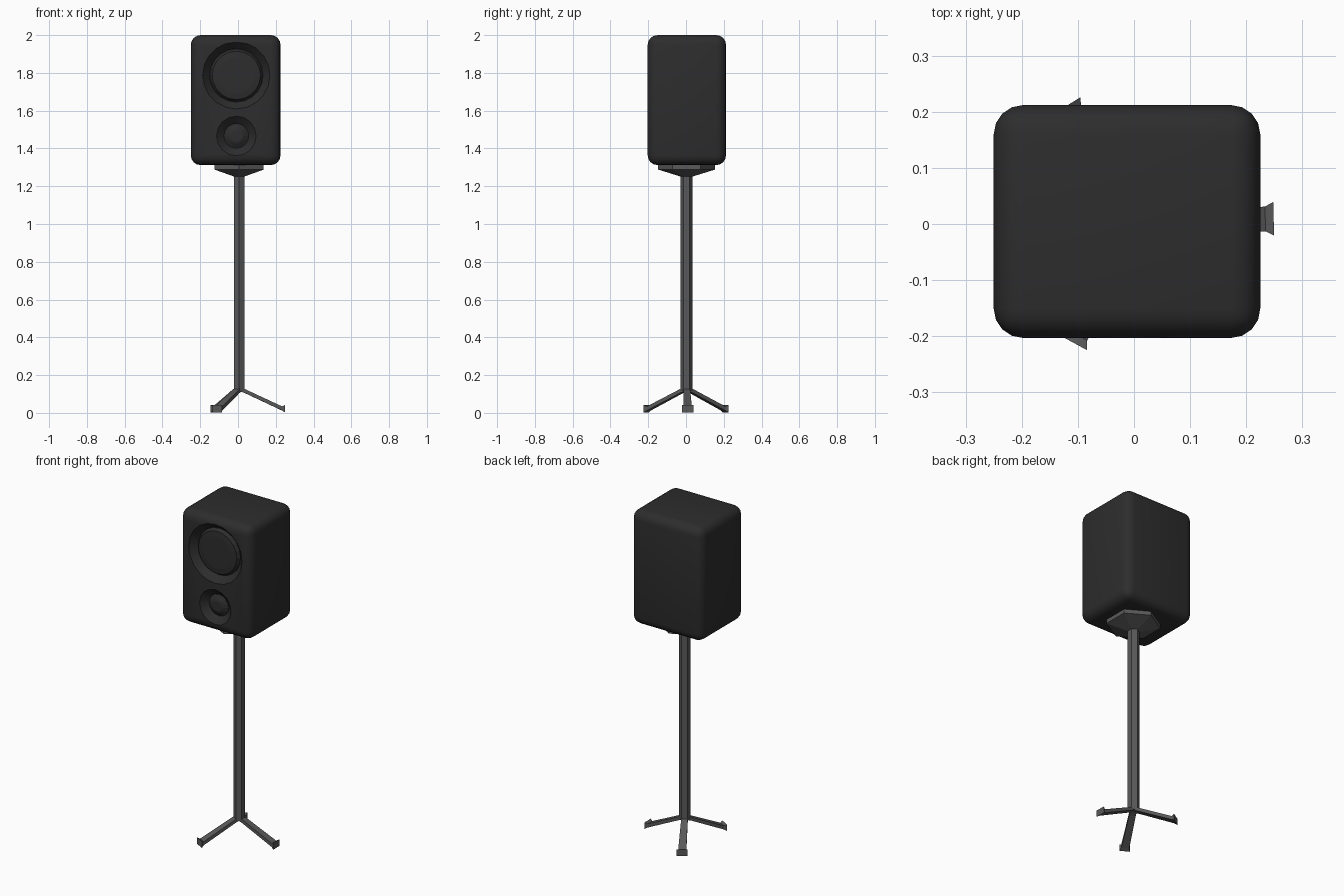
import bpy, bmesh
from math import cos, sin, pi, radians
from mathutils import Matrix, Vector

if "Cube" in bpy.data.objects:
    bpy.data.objects.remove(bpy.data.objects["Cube"])


def material(name, v):
    m = bpy.data.materials.new(name)
    m.diffuse_color = (v, v, v, 1)
    m.use_nodes = True
    m.node_tree.nodes["Principled BSDF"].inputs["Base Color"].default_value = m.diffuse_color
    return m


BLACK = material("black_plastic", 0.026)
METAL = material("dark_metal", 0.1)


def finish(bm, name, mat):
    bmesh.ops.recalc_face_normals(bm, faces=bm.faces)
    me = bpy.data.meshes.new(name)
    bm.to_mesh(me)
    bm.free()
    me.materials.append(mat)
    ob = bpy.data.objects.new(name, me)
    bpy.context.collection.objects.link(ob)
    return ob


def loft(name, rings, mat):
    """Closed solid skinned through equal-sized rings of points."""
    bm = bmesh.new()
    loops = [[bm.verts.new(p) for p in ring] for ring in rings]
    n = len(loops[0])
    for a, b in zip(loops, loops[1:]):
        for i in range(n):
            j = (i + 1) % n
            bm.faces.new((a[i], a[j], b[j], b[i]))
    bm.faces.new(loops[0])
    bm.faces.new(loops[-1])
    return finish(bm, name, mat)


def driver_lathe(name, profile, x, z, sides, mat):
    """Lathe (radius, y) points round a front-to-back axis."""
    return loft(name, [[(x + r * cos(2 * pi * i / sides), y,
                         z + r * sin(2 * pi * i / sides))
                        for i in range(sides)] for r, y in profile], mat)


def activate(ob):
    bpy.ops.object.select_all(action='DESELECT')
    ob.select_set(True)
    bpy.context.view_layer.objects.active = ob


# Rounded cabinet
X0, X1, Y0, Y1, Z0, Z1 = -0.25, 0.225, -0.203, 0.212, 1.312, 2.0
bm = bmesh.new()
bmesh.ops.create_cube(bm, size=1)
bmesh.ops.scale(bm, vec=(X1 - X0, Y1 - Y0, Z1 - Z0), verts=bm.verts)
bmesh.ops.translate(bm, vec=((X0 + X1) / 2, (Y0 + Y1) / 2, (Z0 + Z1) / 2), verts=bm.verts)
bmesh.ops.bevel(bm, geom=bm.edges[:], offset=0.052, segments=4, profile=0.5, affect='EDGES')
cabinet = finish(bm, "cabinet", BLACK)

# Drivers: tapered recess cut in the cabinet, with a raised cone inside
CX = -0.009
for name, z, R, r, cap, depth, sides in (("woofer", 1.787, 0.178, 0.142, 0.128, 0.04, 20),
                                         ("tweeter", 1.466, 0.105, 0.066, 0.042, 0.035, 16)):
    cut = driver_lathe(name + "_cutter", [(R, Y0 - 0.05), (R, Y0), (r, Y0 + depth)],
                       CX, z, sides, BLACK)
    cut.hide_render = True
    mod = cabinet.modifiers.new(name, 'BOOLEAN')
    mod.object = cut
    mod.operation = 'DIFFERENCE'
    mod.solver = 'EXACT'
    activate(cabinet)
    bpy.ops.object.modifier_apply(modifier=name)
    bpy.data.objects.remove(cut)
    driver_lathe(name + "_cone", [(r - 0.002, Y0 + depth + 0.01), (r - 0.002, Y0 + depth - 0.002),
                                  (cap, Y0 + 0.02), (cap * 0.75, Y0 + 0.016)],
                 CX, z, sides, BLACK)
activate(cabinet)
bpy.ops.object.shade_smooth_by_angle(angle=radians(30))

# Hexagonal pole and mounting plate
SX, SY = 0.006, 0.003


def hexagon(r, z):
    return [(SX + r * sin(i * pi / 3), SY + r * cos(i * pi / 3), z) for i in range(6)]


loft("pole", [hexagon(0.032, 0.115), hexagon(0.032, 1.26)], METAL)
loft("mounting_plate", [hexagon(0.034, 1.252), hexagon(0.15, 1.288), hexagon(0.15, 1.316)], METAL)

# Three splayed legs with flared feet: (distance out, half width, bottom, top)
LEG = [(0.0, 0.017, 0.115, 0.135), (0.028, 0.018, 0.106, 0.127),
       (0.228, 0.022, 0.012, 0.034), (0.243, 0.03, 0.003, 0.042)]
for k in range(3):
    rot = Matrix.Translation((SX, SY, 0)) @ Matrix.Rotation(radians(1.5 + 120 * k), 4, 'Z')
    loft("leg_%d" % (k + 1),
         [[rot @ Vector(p) for p in ((d, -w, b), (d, w, b), (d, w, t), (d, -w, t))]
          for d, w, b, t in LEG], METAL)
